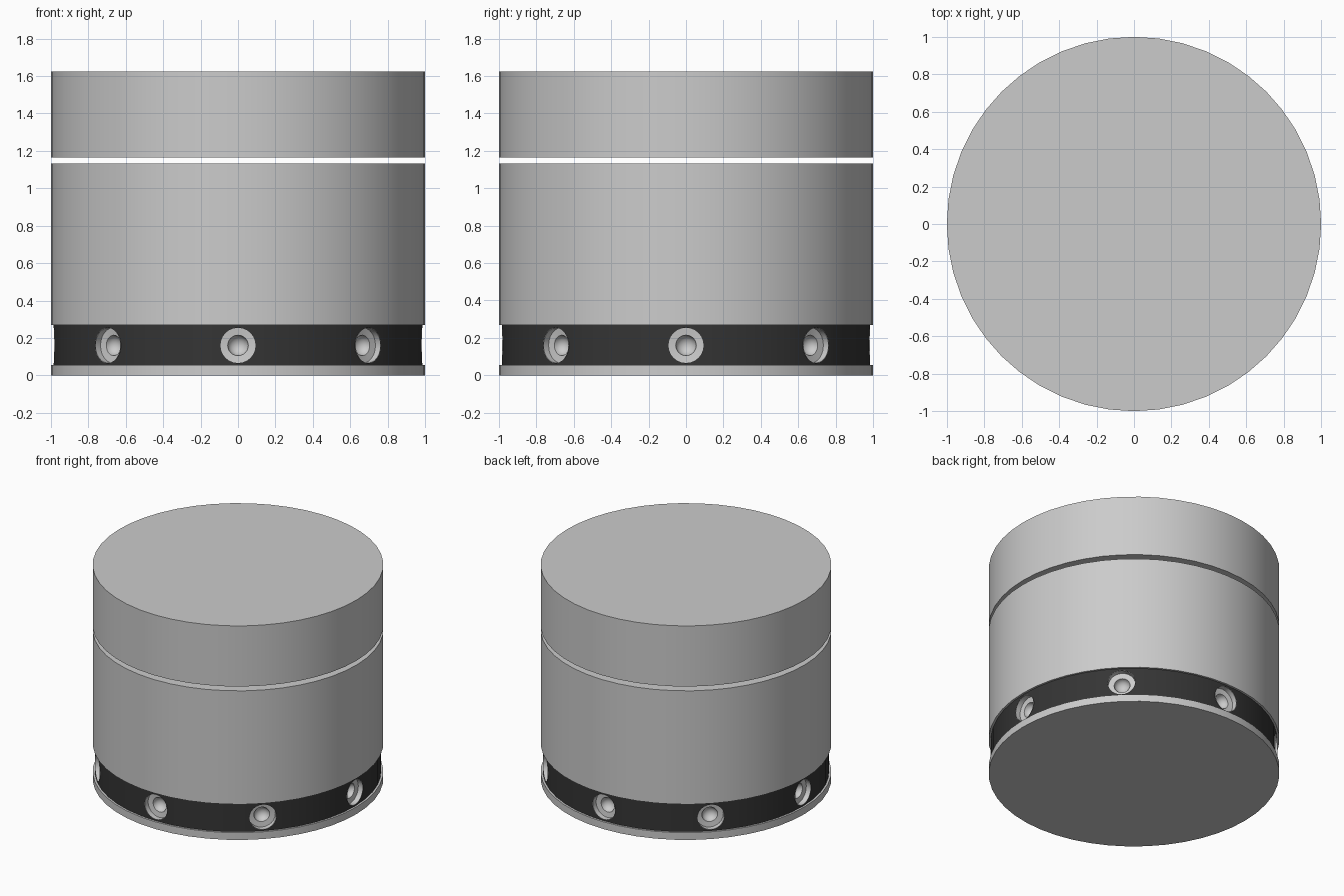
import bpy, bmesh
from math import sin, cos, pi, radians
from mathutils import Matrix

if "Cube" in bpy.data.objects:
    bpy.data.objects.remove(bpy.data.objects["Cube"])

SEGS = 48
LIGHT_Z = 0.16
LIGHTS = 8


def lathe(name, profile, segs=SEGS, matrix=Matrix()):
    """Spin (radius, height) points around z; radius 0 makes a pole."""
    bm = bmesh.new()
    rings = []
    for r, z in profile:
        if r == 0:
            rings.append([bm.verts.new((0, 0, z))])
        else:
            rings.append([bm.verts.new((r * cos(2 * pi * i / segs),
                                        r * sin(2 * pi * i / segs), z))
                          for i in range(segs)])
    for a, b in zip(rings, rings[1:]):
        for i in range(segs):
            j = (i + 1) % segs
            if len(a) == 1:
                bm.faces.new((a[0], b[j], b[i]))
            elif len(b) == 1:
                bm.faces.new((a[i], a[j], b[0]))
            else:
                bm.faces.new((a[i], a[j], b[j], b[i]))
    bm.transform(matrix)
    mesh = bpy.data.meshes.new(name)
    bm.to_mesh(mesh)
    bm.free()
    obj = bpy.data.objects.new(name, mesh)
    bpy.context.collection.objects.link(obj)
    return obj


def select(obj):
    bpy.ops.object.select_all(action='DESELECT')
    obj.select_set(True)
    bpy.context.view_layer.objects.active = obj


def smooth(obj):
    select(obj)
    bpy.ops.object.shade_smooth_by_angle(angle=radians(30))


def drum(name, r, z0, z1):
    return lathe(name, [(0, z0), (r, z0), (r, z1), (0, z1)])


# Stacked drums: base plate, recessed dark band, main body, floating lid
base = drum("base_plate", 1.0, 0.0, 0.055)
band = drum("dark_band", 0.985, 0.055, 0.27)
body = drum("body", 1.0, 0.27, 1.132)
lid = drum("lid", 1.0, 1.165, 1.625)

dark = bpy.data.materials.new("dark")
dark.diffuse_color = (0.035, 0.035, 0.035, 1)
dark.use_nodes = True
dark.node_tree.nodes["Principled BSDF"].inputs["Base Color"].default_value = dark.diffuse_color
band.data.materials.append(dark)

# Recessed lights around the band: stepped rim with a concave cup
cup = [(0.055 * cos(a), 0.94 - 0.05 * sin(a))
       for a in (pi / 2 * k / 5 for k in range(5))]
fitting = [(0.096, 0.984), (0.094, 0.984), (0.094, 0.945)] + cup + [(0, 0.89)]
for k in range(LIGHTS):
    place = (Matrix.Translation((0, 0, LIGHT_Z))
             @ Matrix.Rotation(2 * pi * k / LIGHTS, 4, 'Z')
             @ Matrix.Rotation(pi / 2, 4, 'Y'))
    cutter = lathe("light_cutter", [(0, 0.87), (0.095, 0.87), (0.095, 1.1), (0, 1.1)],
                   24, place)
    cutter.hide_render = True
    select(band)
    mod = band.modifiers.new("hole", 'BOOLEAN')
    mod.operation = 'DIFFERENCE'
    mod.solver = 'EXACT'
    mod.object = cutter
    bpy.ops.object.modifier_apply(modifier=mod.name)
    bpy.data.objects.remove(cutter)
    light = lathe("light_fitting_%d" % (k + 1), fitting[::-1], 24, place)
    light.data.flip_normals()
    # the cup must face outward
    if sum(p.normal.dot(place.to_3x3().col[2]) * p.area for p in light.data.polygons) < 0:
        light.data.flip_normals()
    smooth(light)

for part in (base, band, body, lid):
    smooth(part)
